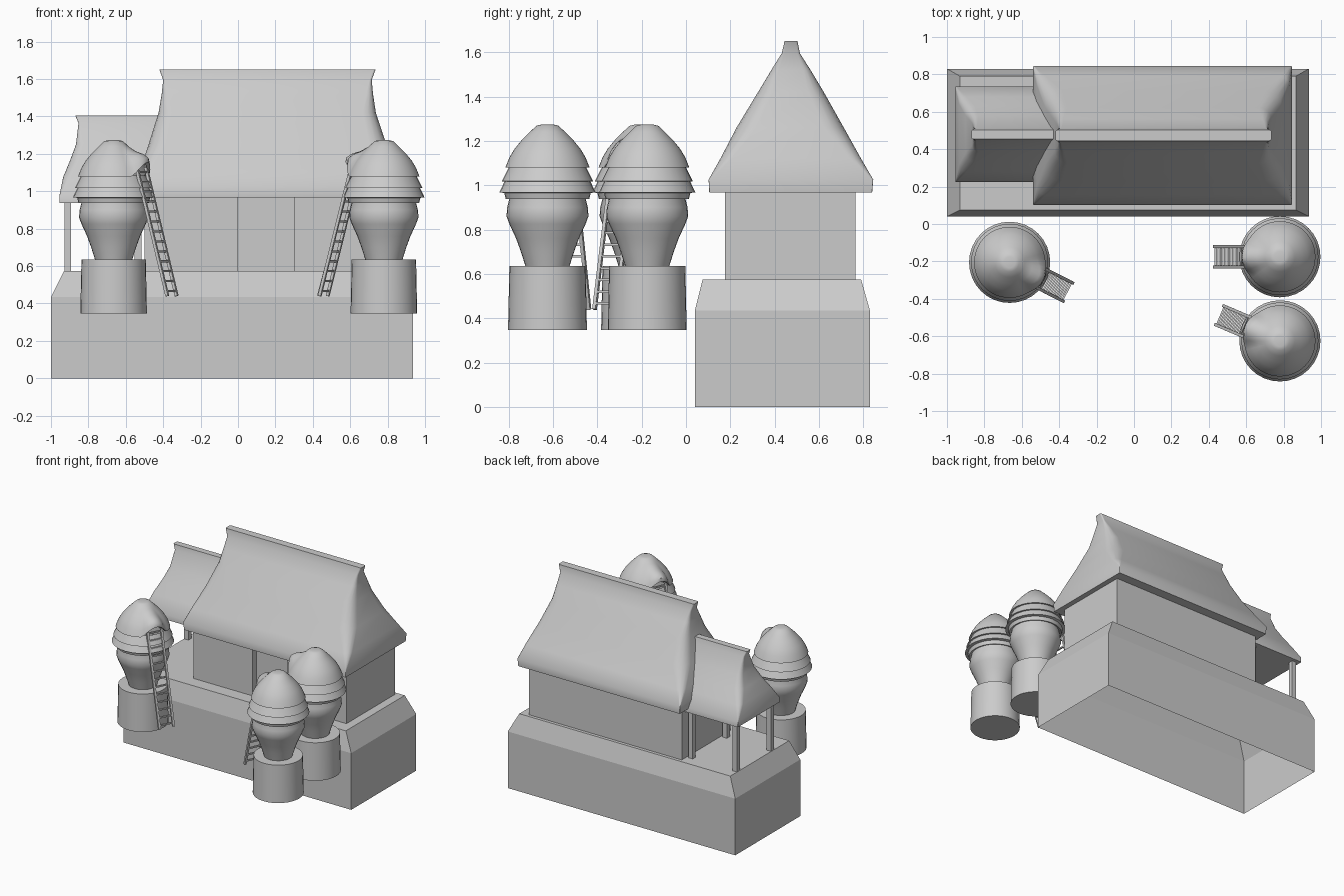
import bpy, bmesh, math
from mathutils import Vector, Matrix

if "Cube" in bpy.data.objects:
    bpy.data.objects.remove(bpy.data.objects["Cube"])


def finish(name, bm, angle=None):
    bmesh.ops.recalc_face_normals(bm, faces=bm.faces)
    me = bpy.data.meshes.new(name)
    bm.to_mesh(me)
    bm.free()
    ob = bpy.data.objects.new(name, me)
    bpy.context.collection.objects.link(ob)
    if angle:
        bpy.ops.object.select_all(action='DESELECT')
        ob.select_set(True)
        bpy.context.view_layer.objects.active = ob
        bpy.ops.object.shade_smooth_by_angle(angle=math.radians(angle))
    return ob


def loft(name, rings, bottom=True, top=True, angle=None):
    """Skin a stack of equal-length point rings."""
    bm = bmesh.new()
    vs = [[bm.verts.new(p) for p in r] for r in rings]
    n = len(vs[0])
    for a, b in zip(vs, vs[1:]):
        for i in range(n):
            j = (i + 1) % n
            bm.faces.new((a[i], a[j], b[j], b[i]))
    if bottom:
        bm.faces.new(vs[0])
    if top:
        bm.faces.new(vs[-1])
    return finish(name, bm, angle)


def rect(z, x0, x1, y0, y1):
    return [(x0, y0, z), (x1, y0, z), (x1, y1, z), (x0, y1, z)]


def round_rect(z, x0, x1, y0, y1, r):
    pts = []
    corners = [(x0 + r, y0 + r, 180), (x1 - r, y0 + r, 270),
               (x1 - r, y1 - r, 0), (x0 + r, y1 - r, 90)]
    for cx, cy, a0 in corners:
        for k in range(5):
            a = math.radians(a0 + k * 22.5)
            pts.append((cx + r * math.cos(a), cy + r * math.sin(a), z))
    return pts


def circle(c, r, z, n=32):
    return [(c[0] + r * math.cos(2 * math.pi * i / n),
             c[1] + r * math.sin(2 * math.pi * i / n), z) for i in range(n)]


def lathe(name, c, profile, bottom=True, top=True, angle=30):
    return loft(name, [circle(c, r, z) for r, z in profile], bottom, top, angle)


def bar(bm, a, b, t):
    """Square bar between two points."""
    a, b = Vector(a), Vector(b)
    d = b - a
    m = Matrix.Translation((a + b) / 2) @ d.to_track_quat('Z', 'Y').to_matrix().to_4x4()
    bmesh.ops.create_cube(bm, size=1, matrix=m @ Matrix.Diagonal((t, t, d.length, 1)))


# Stone base, open underneath
loft("base", [rect(0, -1, .935, .04, .83), rect(.435, -1, .935, .04, .83),
              rect(.575, -.93, .865, .075, .79)], bottom=False)

# House walls with recessed door
plan = [(-.5, .175), (0, .175), (0, .225), (.3, .225), (.3, .175),
        (.8, .175), (.8, .765), (-.5, .765)]
loft("house_walls", [[(x, y, z) for x, y in plan] for z in (.575, 1.0)])

# Main thatched roof
loft("main_roof", [round_rect(*r) for r in [
    (.967, -.535, .84, .105, .84, .004),
    (1.025, -.54, .845, .102, .845, .006),
    (1.12, -.52, .83, .155, .79, .05),
    (1.26, -.475, .79, .228, .712, .09),
    (1.42, -.425, .737, .325, .622, .07),
    (1.52, -.408, .722, .385, .562, .035),
    (1.595, -.40, .715, .432, .514, .012),
    (1.65, -.42, .735, .445, .503, .01)]], angle=40)

# Porch roof
loft("porch_roof", [round_rect(*r) for r in [
    (.936, -.955, -.38, .225, .735, .004),
    (.975, -.955, -.38, .225, .735, .006),
    (1.075, -.935, -.38, .28, .68, .04),
    (1.16, -.90, -.38, .33, .63, .05),
    (1.25, -.866, -.38, .385, .575, .035),
    (1.365, -.853, -.38, .445, .515, .01),
    (1.405, -.87, -.38, .455, .503, .008)]], angle=40)

# Porch posts
for x in (-.91, -.535):
    for y in (.275, .69):
        bm = bmesh.new()
        bar(bm, (x, y, .57), (x, y, .98), .036)
        finish("porch_post", bm)


def granary(c, deg):
    # Pedestal, jar body and skirts
    lathe("granary_pedestal", c, [(.178, .347), (.172, .636)])
    lathe("granary_jar", c, [(.098, .63), (.12, .70), (.142, .76), (.172, .825),
                             (.185, .86), (.182, .90), (.172, .94), (.172, .97),
                             (.165, 1.08)], top=False, angle=40)
    lathe("granary_lower_skirt", c, [(.165, .945), (.188, .937), (.195, .965),
                                     (.217, .968), (.19, 1.025), (.165, 1.025)],
          bottom=False, top=False)
    lathe("granary_upper_skirt", c, [(.165, 1.015), (.206, 1.018), (.172, 1.085)],
          bottom=False, top=False)
    # Thatched cap, its eave lifted into a hood over the ladder
    rings = []
    n = 48
    for r, z, lift, push in [(.165, 1.085, .06, .02), (.19, 1.08, .075, .015),
                             (.172, 1.125, .055, .03), (.148, 1.165, .035, .025),
                             (.115, 1.205, .01, .01), (.08, 1.24, 0, 0),
                             (.05, 1.268, 0, 0), (.03, 1.273, 0, 0)]:
        ring = []
        for i in range(n):
            a = 2 * math.pi * i / n
            d = math.atan2(math.sin(a - math.radians(deg)), math.cos(a - math.radians(deg)))
            w = math.cos(min(abs(d) / .55, 1) * math.pi / 2) ** 1.2
            rr = r + push * w
            ring.append((c[0] + rr * math.cos(a), c[1] + rr * math.sin(a), z + lift * w))
        rings.append(ring)
    loft("granary_cap", rings, bottom=False, angle=45)
    # Ladder
    u = Vector((math.cos(math.radians(deg)), math.sin(math.radians(deg)), 0))
    s = Vector((-u.y, u.x, 0)) * .055
    o = Vector((c[0], c[1], 0))
    lo, hi = o + u * .35 + Vector((0, 0, .44)), o + u * .165 + Vector((0, 0, 1.13))
    bm = bmesh.new()
    for k in (-1, 1):
        bar(bm, lo + s * k, hi + s * k, .016)
    for i in range(13):
        p = lo.lerp(hi, (i + .5) / 13)
        bar(bm, p - s * 1.15, p + s * 1.15, .011)
    finish("granary_ladder", bm)


granary((-.665, -.205), -27)
granary((.78, -.175), 180)
granary((.78, -.625), 157)
